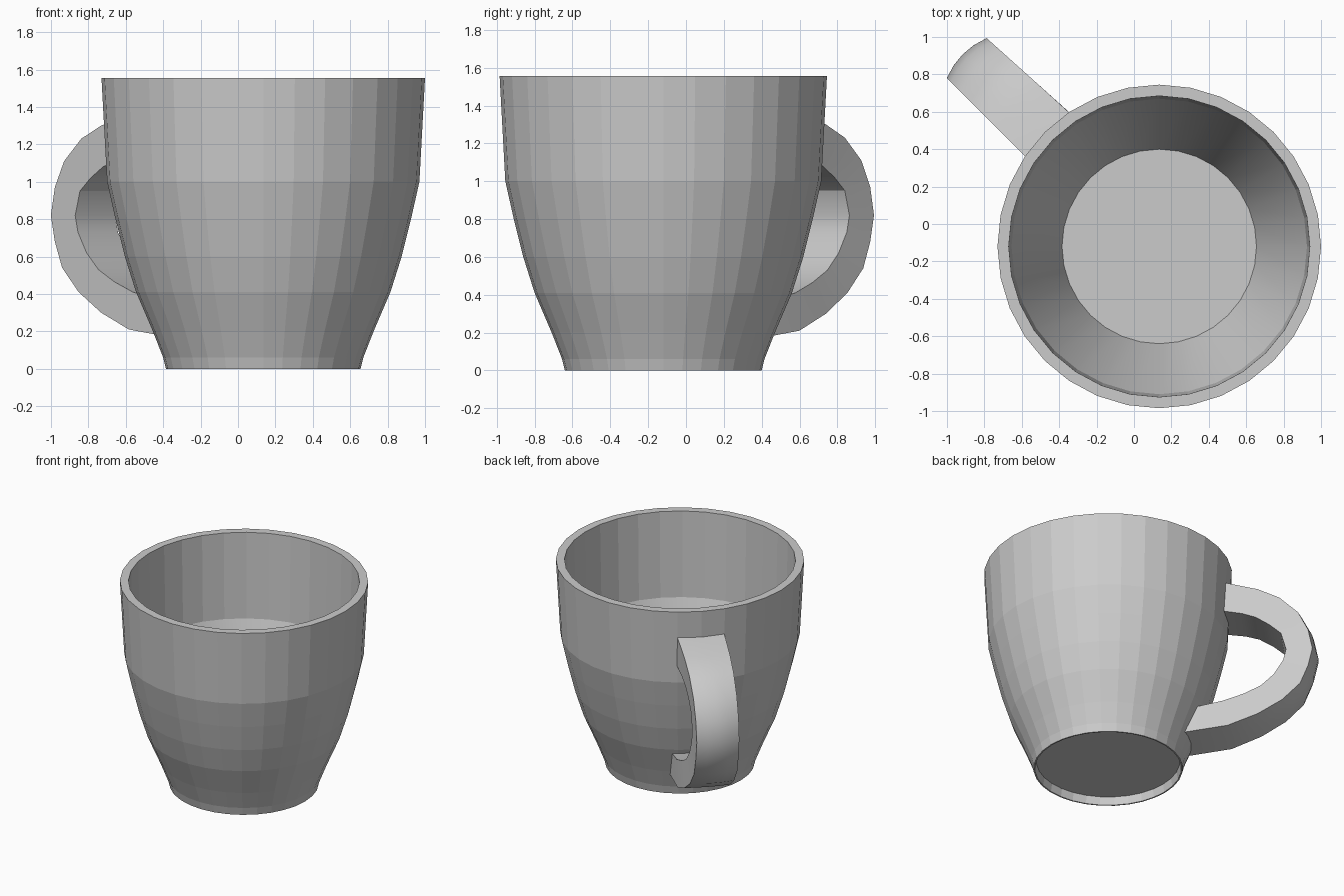
import bpy
import bmesh
from math import pi, sqrt
from mathutils import Vector, Matrix

default_cube = bpy.data.objects.get("Cube")
if default_cube:
    bpy.data.objects.remove(default_cube, do_unlink=True)

CENTRE = Vector((0.135, -0.12, 0))
SIDES = 32


def make_material(name, colour):
    material = bpy.data.materials.new(name)
    material.use_nodes = True
    material.diffuse_color = colour
    shader = material.node_tree.nodes["Principled BSDF"]
    shader.inputs["Base Color"].default_value = colour
    return material


def make_object(name, bm, material):
    bmesh.ops.recalc_face_normals(bm, faces=bm.faces[:])
    mesh = bpy.data.meshes.new(name)
    bm.to_mesh(mesh)
    bm.free()
    mesh.materials.append(material)
    obj = bpy.data.objects.new(name, mesh)
    bpy.context.collection.objects.link(obj)
    return obj


glaze = make_material("light_grey_glaze", (0.6, 0.6, 0.6, 1))


# Cup: one closed profile turned about the vertical axis
def build_cup():
    underside = [(0, 0.06), (0.5, 0.06), (0.51, 0)]
    outer_wall = [(0.52, 0), (0.535, 0.06), (0.59, 0.2), (0.68, 0.41), (0.74, 0.6),
                  (0.79, 0.8), (0.835, 1.0), (0.865, 1.555)]
    inner_wall = [(0.805, 1.555), (0.79, 0.9), (0.52, 0.15), (0, 0.15)]
    bm = bmesh.new()
    points = [bm.verts.new((r, 0, z)) for r, z in underside + outer_wall + inner_wall]
    edges = [bm.edges.new(pair) for pair in zip(points, points[1:])]
    bmesh.ops.spin(bm, geom=points + edges, cent=(0, 0, 0), axis=(0, 0, 1),
                   angle=2 * pi, steps=SIDES, use_merge=False)
    bmesh.ops.remove_doubles(bm, verts=bm.verts[:], dist=0.0005)
    bmesh.ops.recalc_face_normals(bm, faces=bm.faces[:])

    # The sloping bowl inside is smooth, the other walls are faceted
    for face in bm.faces:
        middle = face.calc_center_median()
        inward = face.normal.x * middle.x + face.normal.y * middle.y < 0
        face.smooth = inward and 0.3 < middle.z < 0.9 and len(face.verts) == 4
    bmesh.ops.translate(bm, verts=bm.verts[:], vec=CENTRE)
    return make_object("cup", bm, glaze)


# Handle: sections joined along an outer and an inner side curve
def build_handle():
    outer = [(0.82, 1.36), (1.06, 1.3), (1.21, 1.23), (1.34, 1.11), (1.41, 0.97),
             (1.44, 0.82), (1.41, 0.68), (1.355, 0.54), (1.23, 0.41), (1.06, 0.3),
             (0.85, 0.21), (0.55, 0.17)]
    inner = [(0.82, 1.13), (0.95, 1.11), (1.045, 1.08), (1.14, 1.02), (1.22, 0.95),
             (1.256, 0.82), (1.235, 0.73), (1.17, 0.62), (1.08, 0.53), (0.96, 0.465),
             (0.82, 0.41), (0.63, 0.37)]
    near_side = 0.166
    bm = bmesh.new()
    sections = []
    for (reach, height), (inner_reach, inner_height) in zip(outer, inner):
        # The far side flares slightly towards the cup
        flare = min(0.032, 0.054 * (1.44 - reach))
        far_side = -0.135 - flare
        crown = 0.03 * max(0, (reach - 0.85) / 0.6)
        section = []
        for step in range(5):
            t = step / 4
            bulge = crown * (1 - (2 * t - 1) ** 2)
            side = far_side + (near_side - far_side) * t
            section.append(bm.verts.new((reach + bulge, side, height)))
        for side in (near_side, far_side):
            section.append(bm.verts.new((inner_reach, side, inner_height)))
        sections.append(section)
    for first, second in zip(sections, sections[1:]):
        count = len(first)
        for i in range(count):
            j = (i + 1) % count
            bm.faces.new((first[i], first[j], second[j], second[i]))
    bm.faces.new(sections[0])
    bm.faces.new(sections[-1])
    turn = Matrix.Rotation(0.75 * pi, 4, "Z")
    bmesh.ops.transform(bm, matrix=Matrix.Translation(CENTRE) @ turn, verts=bm.verts[:])
    return make_object("handle", bm, glaze)


cup = build_cup()
handle = build_handle()

bpy.ops.object.select_all(action="DESELECT")
handle.select_set(True)
bpy.context.view_layer.objects.active = handle
bpy.ops.object.shade_smooth_by_angle(angle=pi / 6)
